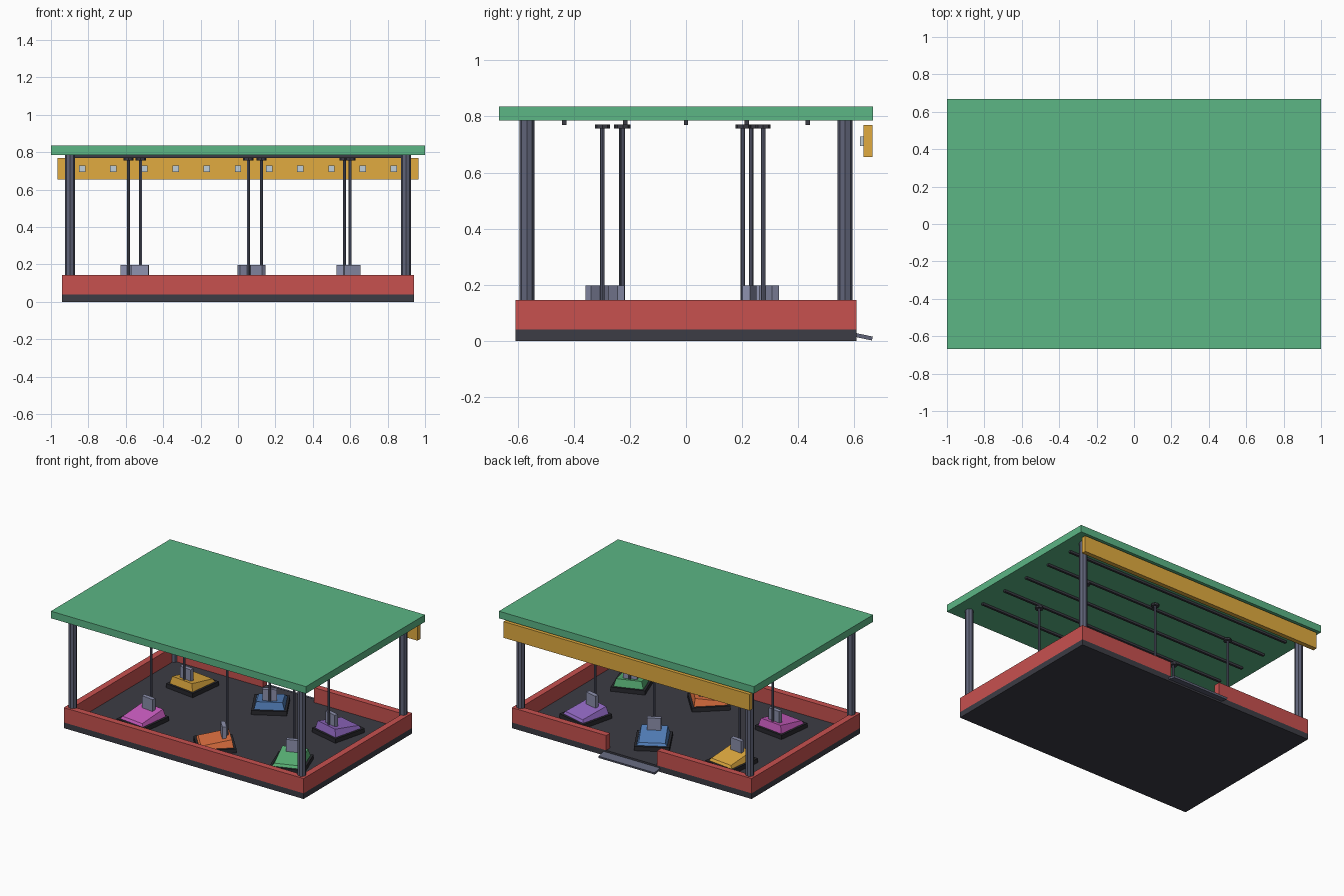
import bpy, bmesh, math
from mathutils import Matrix, Vector

if "Cube" in bpy.data.objects:
    bpy.data.objects.remove(bpy.data.objects["Cube"])


def material(name, r, g, b):
    m = bpy.data.materials.new(name)
    m.diffuse_color = (*[(c / 255) ** 2.2 for c in (r, g, b)], 1)
    m.use_nodes = True
    m.node_tree.nodes["Principled BSDF"].inputs["Base Color"].default_value = m.diffuse_color
    return m


GREEN = material("roof_green", 92, 180, 132)
RED = material("wall_red", 198, 82, 80)
DARK = material("floor_dark", 62, 62, 70)
RUBBER = material("rubber", 45, 45, 50)
STEEL = material("steel", 96, 100, 120)
SEAT = material("seat_grey", 140, 144, 172)
AMBER = material("sign_amber", 224, 170, 66)
LAMP = material("lamp_pale", 190, 205, 215)


def finish(name, bm, mat, matrix=Matrix()):
    bmesh.ops.recalc_face_normals(bm, faces=bm.faces)
    mesh = bpy.data.meshes.new(name)
    bm.to_mesh(mesh)
    bm.free()
    mesh.materials.append(mat)
    ob = bpy.data.objects.new(name, mesh)
    ob.matrix_world = matrix
    bpy.context.collection.objects.link(ob)
    return ob


def box(name, lo, hi, mat, matrix=Matrix()):
    lo, hi = Vector(lo), Vector(hi)
    bm = bmesh.new()
    bmesh.ops.create_cube(bm, size=1)
    for v in bm.verts:
        v.co = (lo + hi) / 2 + v.co * (hi - lo)
    return finish(name, bm, mat, matrix)


def rod(name, x, y, z0, z1, r, sides, mat):
    bm = bmesh.new()
    bmesh.ops.create_cone(bm, cap_ends=True, segments=sides, radius1=r, radius2=r, depth=z1 - z0)
    return finish(name, bm, mat, Matrix.Translation((x, y, (z0 + z1) / 2)))


def car_body(name, mat, matrix):
    # wedge body: low hood at the front (+x), sides leaning in
    bm = bmesh.new()
    bmesh.ops.create_cube(bm, size=1)
    for v in bm.verts:
        front, top = v.co.x > 0, v.co.z > 0
        x = (0.10 if top else 0.11) if front else (-0.10 if top else -0.11)
        z = (0.088 if front else 0.122) if top else 0.068
        v.co = Vector((x, math.copysign(0.085 if top else 0.1, v.co.y), z))
    return finish(name, bm, mat, matrix)


# floor and low surrounding walls, with an entrance gap at the back
box("floor", (-0.94, -0.608, 0), (0.94, 0.608, 0.04), DARK)
T = 0.045
box("front_wall", (-0.94, -0.608, 0.04), (0.94, -0.608 + T, 0.145), RED)
for s, side in ((-1, "left"), (1, "right")):
    x0, x1 = sorted((s * 0.94, s * (0.94 - T)))
    box(side + "_wall", (x0, -0.608 + T, 0.04), (x1, 0.608 - T, 0.145), RED)
    x0, x1 = sorted((s * 0.94, s * 0.2))
    box(side + "_back_wall", (x0, 0.608 - T, 0.04), (x1, 0.608, 0.145), RED)

# entrance ramp
ramp_place = Matrix.Translation((0, 0.605, 0.028)) @ Matrix.Rotation(math.radians(-12), 4, "X")
box("entrance_ramp", (-0.22, 0, -0.014), (0.22, 0.062, 0), STEEL, ramp_place)

# corner posts and roof
for x in (-0.898, 0.898):
    for y in (-0.567, 0.567):
        rod("corner_post", x, y, 0.04, 0.785, 0.027, 8, STEEL)
box("roof", (-1, -0.667, 0.785), (1, 0.667, 0.835), GREEN)

# power rails under the roof
for i in range(-2, 3):
    y = i * 0.217
    box("ceiling_rail", (-0.9, y - 0.008, 0.77), (0.9, y + 0.008, 0.785), DARK)

# sign board along the back, with lamps on its inner face
box("sign_board", (-0.965, 0.632, 0.655), (0.965, 0.665, 0.77), AMBER)
for i in range(-5, 6):
    x = i * 0.1667
    box("sign_lamp", (x - 0.017, 0.62, 0.695), (x + 0.017, 0.632, 0.728), LAMP)

# six cars: pole position, heading in degrees, colour
CARS = [
    ("pink", -0.52, -0.23, 263, (200, 92, 190)),
    ("orange", 0.125, -0.298, 222, (222, 112, 66)),
    ("green", 0.6, -0.225, 290, (92, 180, 120)),
    ("yellow", -0.585, 0.232, 83, (224, 170, 66)),
    ("blue", 0.055, 0.275, 120, (86, 130, 190)),
    ("purple", 0.57, 0.203, 76, (146, 106, 196)),
]
for name, px, py, deg, colour in CARS:
    a = math.radians(deg)
    place = Matrix.Translation((px + 0.08 * math.cos(a), py + 0.08 * math.sin(a), 0)) @ Matrix.Rotation(a, 4, "Z")
    box(name + "_car_bumper", (-0.125, -0.115, 0.04), (0.125, 0.115, 0.07), RUBBER, place)
    car_body(name + "_car_body", material("car_" + name, *colour), place)
    box(name + "_car_seat", (-0.07, -0.046, 0.1), (-0.042, 0.046, 0.197), SEAT, place)
    rod(name + "_car_pole", px, py, 0.1, 0.765, 0.008, 8, STEEL)
    rod(name + "_car_contact", px, py, 0.757, 0.771, 0.027, 8, DARK)
